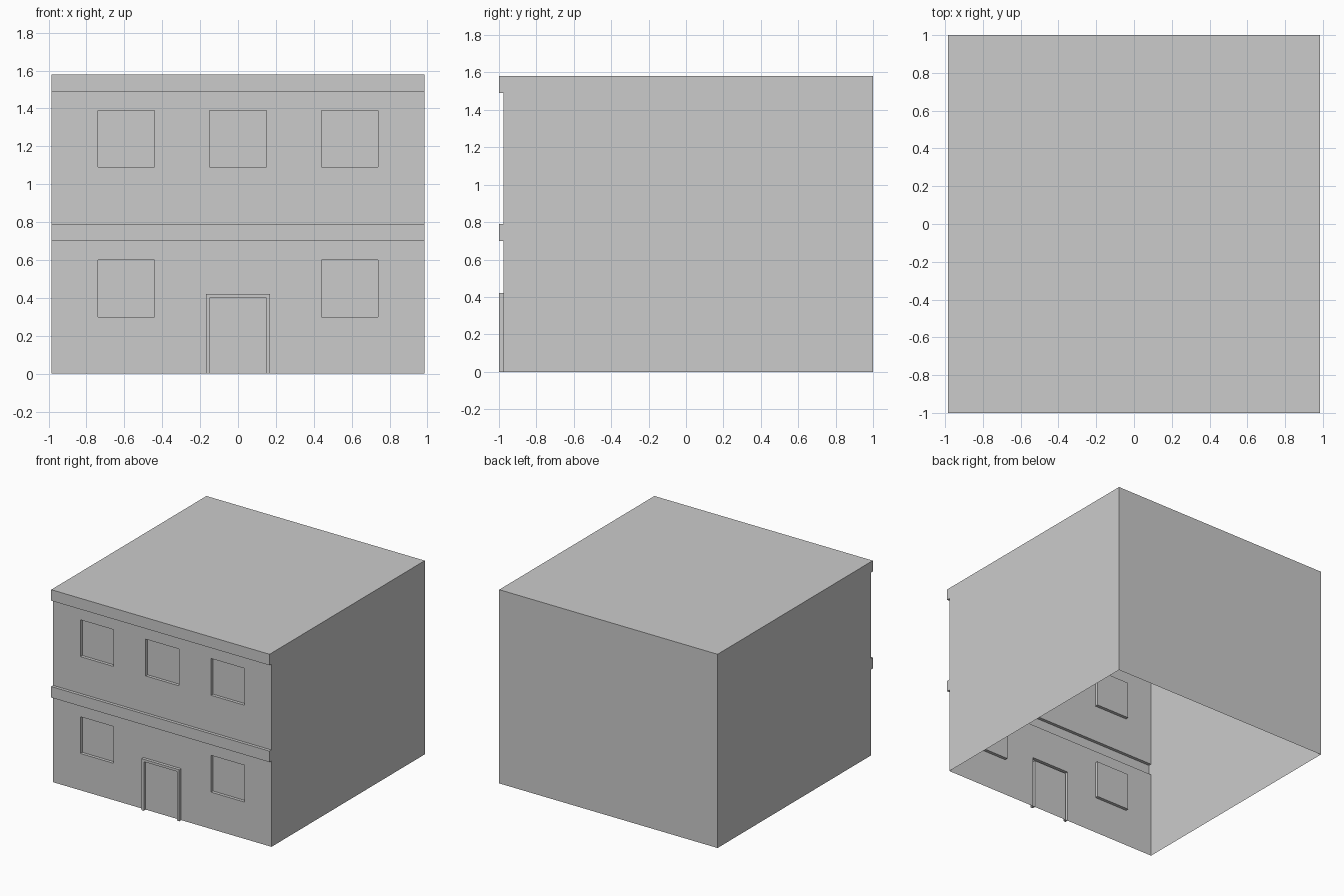
import bpy, bmesh
from mathutils import Vector, Matrix

if "Cube" in bpy.data.objects:
    bpy.data.objects.remove(bpy.data.objects["Cube"])

W, H = 0.985, 1.58          # half width, height
WALL, D = -0.975, 0.025     # front wall plane, relief depth


def finish(bm, name):
    me = bpy.data.meshes.new(name)
    bm.to_mesh(me)
    bm.free()
    ob = bpy.data.objects.new(name, me)
    bpy.context.collection.objects.link(ob)
    return ob


# House shell: roof, back and sides, open at the front and underneath
bm = bmesh.new()
size = (2 * W, 1 - WALL, H)
bmesh.ops.create_cube(bm, size=1, matrix=Matrix.Translation((0, (1 + WALL) / 2, H / 2))
                      @ Matrix.Diagonal((*size, 1)))
bm.normal_update()
gone = [f for f in bm.faces if f.normal.y < -0.5 or f.normal.z < -0.5]
bmesh.ops.delete(bm, geom=gone, context='FACES')
finish(bm, "house_shell")

# Front wall: a gridded sheet whose cells are pushed in or out
half = [0.15, 0.17, 0.44, 0.74, W]
xs = [-x for x in reversed(half)] + half
zs = [0, 0.3, 0.4, 0.42, 0.6, 0.7, 0.79, 1.09, 1.39, 1.49, H]
bm = bmesh.new()
grid = [[bm.verts.new((x, WALL, z)) for x in xs] for z in zs]
for a, b in zip(grid, grid[1:]):
    for i in range(len(xs) - 1):
        bm.faces.new((a[i], a[i + 1], b[i + 1], b[i]))


def push(test, dy):
    """Extrude the cells whose centre passes test along y."""
    cells = []
    for f in bm.faces:
        c = f.calc_center_median()
        if abs(c.y - WALL) < 1e-4 and test(abs(c.x), c.z):
            cells.append(f)
    new = bmesh.ops.extrude_face_region(bm, geom=cells)["geom"]
    verts = [v for v in new if isinstance(v, bmesh.types.BMVert)]
    bmesh.ops.translate(bm, verts=verts, vec=Vector((0, dy, 0)))
    old = [f for f in cells if f.is_valid]
    if old:
        bmesh.ops.delete(bm, geom=old, context='FACES')


# Ledges and hollow door frame stand out
push(lambda x, z: z > 1.49, -D)
push(lambda x, z: 0.7 < z < 0.79, -D)
push(lambda x, z: z < 0.42 and x < 0.17 and (x > 0.15 or z > 0.4), -D)
# Windows are recessed: outer ones on both floors, a middle one upstairs
push(lambda x, z: 0.44 < x < 0.74 and (0.3 < z < 0.6 or 1.09 < z < 1.39), D)
push(lambda x, z: x < 0.15 and 1.09 < z < 1.39, D)
finish(bm, "front_wall")
